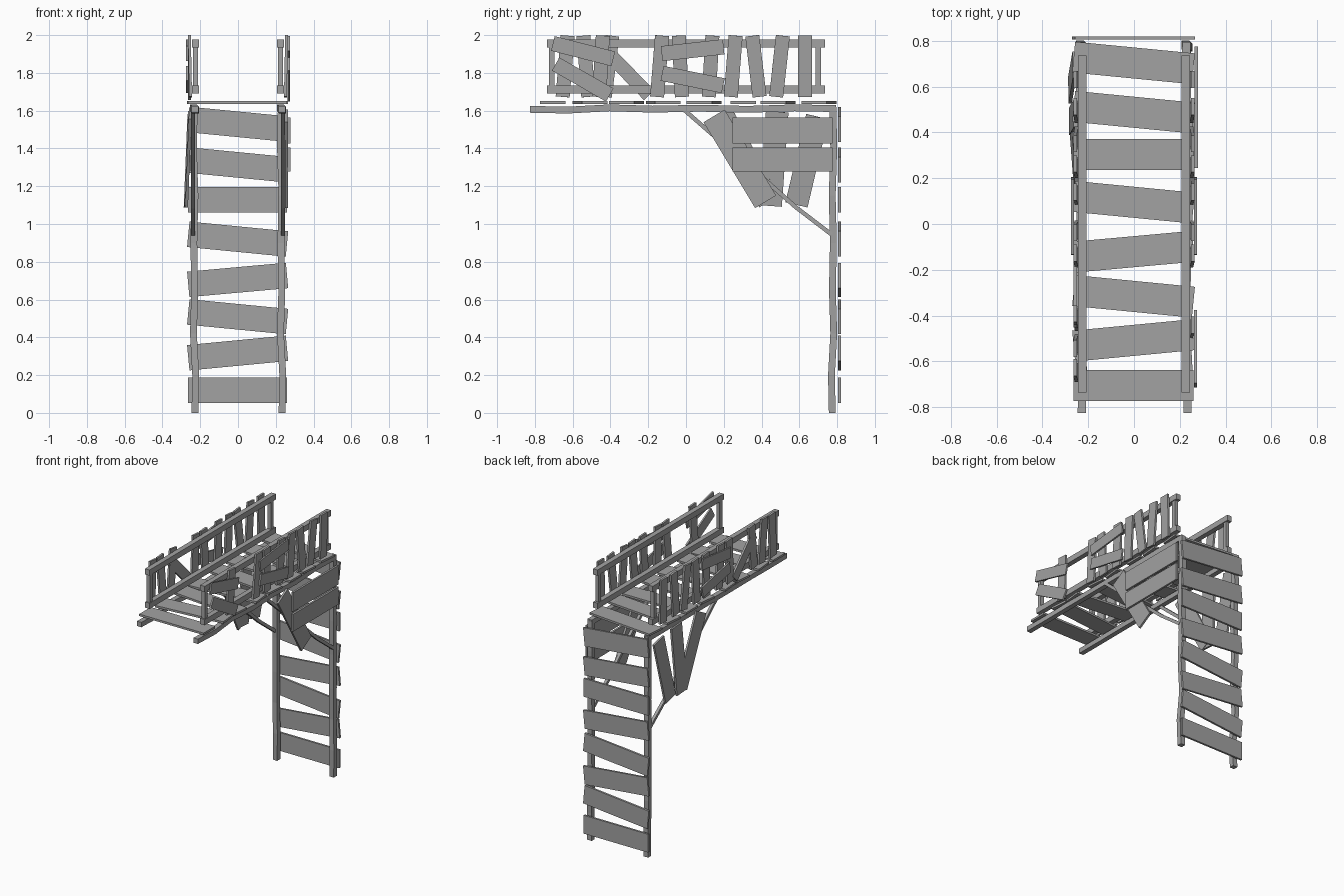
import bpy
import bmesh
from math import pi
from mathutils import Vector, Matrix

cube = bpy.data.objects.get("Cube")
if cube:
    bpy.data.objects.remove(cube, do_unlink=True)

wood = bpy.data.materials.new("weathered_grey")
wood.use_nodes = True
GREY = (0.36, 0.36, 0.36, 1)
wood.diffuse_color = GREY
wood.node_tree.nodes["Principled BSDF"].inputs["Base Color"].default_value = GREY


def finish(name, bm):
    bmesh.ops.recalc_face_normals(bm, faces=bm.faces)
    mesh = bpy.data.meshes.new(name)
    bm.to_mesh(mesh)
    bm.free()
    mesh.materials.append(wood)
    obj = bpy.data.objects.new(name, mesh)
    bpy.context.collection.objects.link(obj)
    return obj


def board(name, centre, size, axis="X", angle=0.0, tilt=0.0):
    """Box turned in its own plane, then tipped about the y axis."""
    bm = bmesh.new()
    bmesh.ops.create_cube(bm, size=1)
    mat = (Matrix.Translation(centre) @ Matrix.Rotation(tilt, 4, "Y")
           @ Matrix.Rotation(angle, 4, axis) @ Matrix.Diagonal((*size, 1)))
    bmesh.ops.transform(bm, matrix=mat, verts=bm.verts)
    return finish(name, bm)


def beam(name, points, half, u, v):
    """Square timber lofted through slightly wandering points."""
    bm = bmesh.new()
    u, v = Vector(u) * half, Vector(v) * half
    rings = []
    for p in points:
        p = Vector(p)
        rings.append([bm.verts.new(p + a * u + b * v)
                      for a, b in ((-1, -1), (1, -1), (1, 1), (-1, 1))])
    for r, s in zip(rings, rings[1:]):
        for i in range(4):
            j = (i + 1) % 4
            bm.faces.new((r[i], r[j], s[j], s[i]))
    bm.faces.new(rings[0])
    bm.faces.new(rings[-1])
    return finish(name, bm)


X, Y, Z = (1, 0, 0), (0, 1, 0), (0, 0, 1)
SIDES = ((1, "left"), (-1, "right"))

# Crooked legs and deck beams share the same wander along their length
wander = [(0, -0.004), (0.2, -0.008), (0.42, 0.004), (0.65, -0.003),
          (0.9, 0.002), (1.15, -0.004), (1.4, 0.004), (1.62, 0)]
for s, side in SIDES:
    base = 0.229 if s > 0 else 0.232
    beam(side + "_leg", [(s * (base - w * s), 0.778 + w, t) for t, w in wander],
         0.018, X, Y)
    beam(side + "_deck_beam",
         [(s * (base - w * s), t - 0.826, 1.611 + w) for t, w in wander],
         0.018, X, Z)

# Uneven cross boards: the same row on the deck and up the back of the legs
row = [(0.12, 0), (0.317, 0.095), (0.509, -0.097), (0.704, 0.09),
       (0.92, -0.097), (1.129, 0), (1.313, -0.097), (1.528, -0.097)]
for i, (t, a) in enumerate(row, 1):
    board(f"deck_board_{i}", (-0.002, t - 0.825, 1.644), (0.525, 0.135, 0.015), "Z", a)
    board(f"ladder_board_{i}", (-0.002, 0.812, t), (0.525, 0.015, 0.135), "Y", -a)

# Railing frames
for s, side in SIDES:
    x = s * 0.225
    for z, level in ((1.956, "top"), (1.711, "bottom")):
        board(f"{side}_{level}_rail", (x, 0, z), (0.037, 1.47, 0.042))
    for y, end in ((-0.71, "front"), (0.70, "back")):
        board(f"{side}_{end}_post", (x, y, 1.834), (0.027, 0.03, 0.22))

# Upright pickets: position along the rail and lean
shared = [(0.25, 0.08), (0.37, -0.12), (0.495, 0.11), (0.63, 0),
          (0.13, 0.06), (-0.03, -0.05), (-0.14, 0.08)]
extra = {1: [(-0.45, 0.06)],
         -1: [(-0.64, 0.08), (-0.53, -0.08), (-0.41, 0.12)]}
for s, side in SIDES:
    for i, (y, lean) in enumerate(shared + extra[s], 1):
        board(f"{side}_picket_{i}", (s * 0.254, y, 1.835),
              (0.015, 0.325, 0.074), "X", pi / 2 - lean, s * 0.02)

# Patch boards nailed across the pickets
patches = [(0.035, 1.92, 0.11), (0.035, 1.765, -0.2),
           (-0.545, 1.915, -0.25), (-0.547, 1.765, -0.52)]
for s, side in SIDES:
    for i, (y, z, a) in enumerate(patches if s > 0 else patches[:2], 1):
        board(f"{side}_patch_board_{i}", (s * 0.268, y, z), (0.012, 0.33, 0.08), "X", a)
board("right_fallen_picket", (-0.256, -0.31, 1.80), (0.015, 0.33, 0.075), "X", -0.8)

# Diagonal struts under the deck
for s, side in SIDES:
    x = s * 0.238
    beam(side + "_strut", [(x, -0.005, 1.6), (x, 0.15, 1.465), (x, 0.4, 1.25),
                           (x, 0.58, 1.09), (x, 0.77, 0.945)],
         0.011, X, (0, 0.65, 0.76))

# Boards covering the left brace
board("left_brace_slant_board", (0.256, 0.285, 1.345), (0.015, 0.53, 0.13), "X", -1.03)
for z, h, level in ((1.495, 0.14, "upper"), (1.342, 0.128, "lower")):
    board(f"left_brace_{level}_board", (0.271, 0.51, z), (0.015, 0.53, h))

# Fanned boards covering the right brace
fan = [(0.315, 1.35, -1.08, 0.53), (0.465, 1.345, 1.50, 0.50), (0.64, 1.335, 1.34, 0.48)]
for i, (y, z, a, length) in enumerate(fan, 1):
    board(f"right_brace_board_{i}", (-0.258 - 0.004 * i, y, z),
          (0.015, length, 0.12), "X", a, 0.04)
